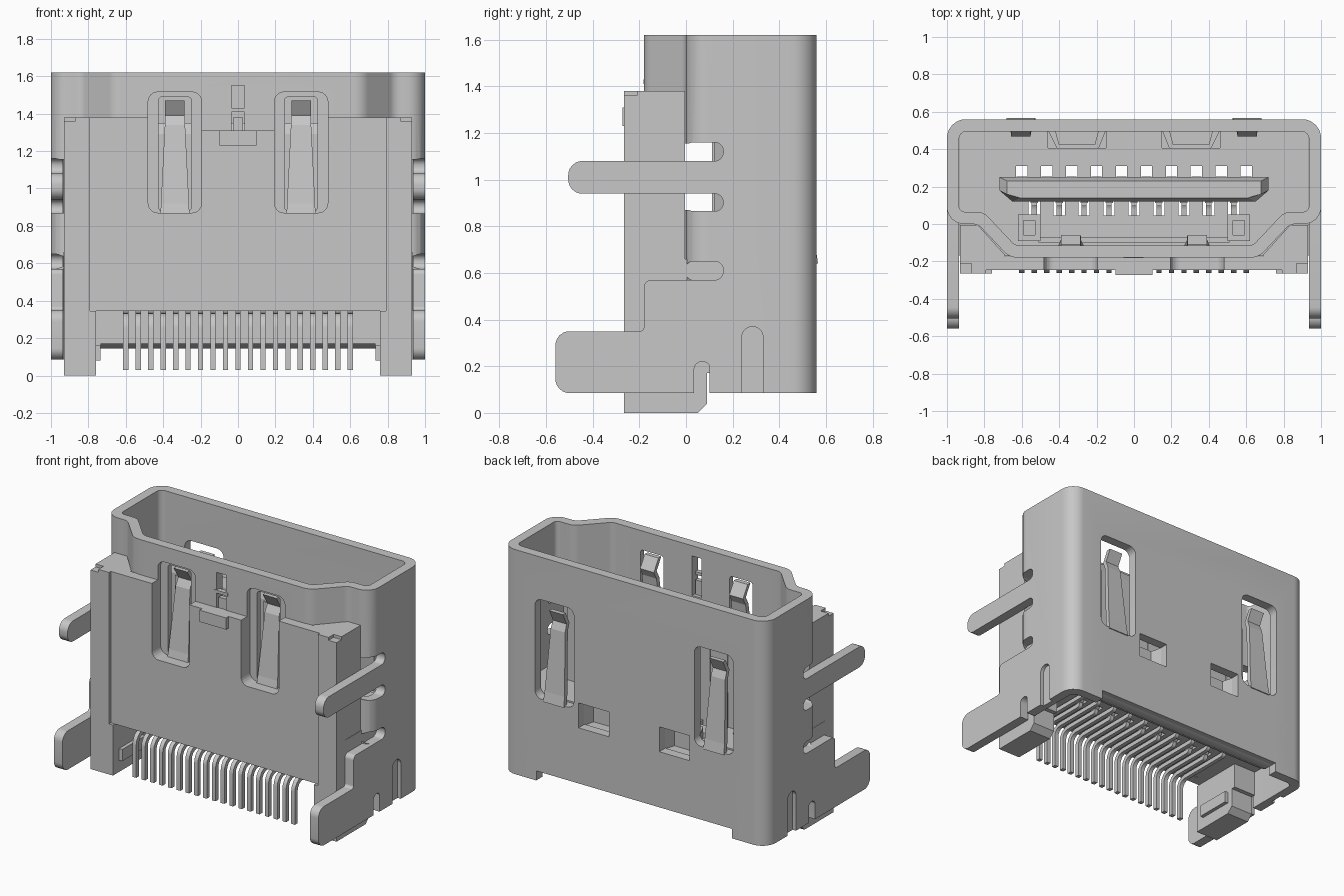
import bpy, bmesh, math
from mathutils import Vector

cube = bpy.data.objects.get("Cube")
if cube:
    bpy.data.objects.remove(cube)

grey = bpy.data.materials.new("plain grey")
grey.use_nodes = True
grey.diffuse_color = (0.57, 0.57, 0.57, 1)
grey.node_tree.nodes["Principled BSDF"].inputs["Base Color"].default_value = grey.diffuse_color


def rounded(points, steps=6):
    """Round the corners of a polygon; each point is (a, b) or (a, b, radius)."""
    out = []
    for i, p in enumerate(points):
        c = Vector(p[:2])
        if len(p) < 3:
            out.append(c)
            continue
        u = (Vector(points[i - 1][:2]) - c).normalized()
        v = (Vector(points[(i + 1) % len(points)][:2]) - c).normalized()
        half = u.angle(v) / 2
        mid = c + (u + v).normalized() * p[2] / math.sin(half)
        a = c + u * p[2] / math.tan(half) - mid
        b = c + v * p[2] / math.tan(half) - mid
        for k in range(steps + 1):
            t = k / steps
            out.append(mid + (a * (1 - t) + b * t).normalized() * p[2])
    return out


def finish(name, bm):
    bmesh.ops.recalc_face_normals(bm, faces=bm.faces)
    mesh = bpy.data.meshes.new(name)
    bm.to_mesh(mesh)
    bm.free()
    mesh.materials.append(grey)
    ob = bpy.data.objects.new(name, mesh)
    bpy.context.collection.objects.link(ob)
    return ob


def loft(bm, rings, mirror=False):
    """Skin a closed solid through rings of points, optionally with an x mirror."""
    for s in (1, -1) if mirror else (1,):
        vs = [[bm.verts.new((s * p[0], p[1], p[2])) for p in r] for r in rings]
        n = len(vs[0])
        for r, q in zip(vs, vs[1:]):
            for i in range(n):
                bm.faces.new((r[i], r[(i + 1) % n], q[(i + 1) % n], q[i]))
        bm.faces.new(vs[0])
        bm.faces.new(vs[-1][::-1])


def prism(name, points, lo, hi, axis="z", mirror=False):
    place = {"z": lambda p, h: (p[0], p[1], h),
             "y": lambda p, h: (p[0], h, p[1]),
             "x": lambda p, h: (h, p[0], p[1])}[axis]
    pts = rounded(points)
    bm = bmesh.new()
    loft(bm, [[place(p, h) for p in pts] for h in (lo, hi)], mirror)
    return finish(name, bm)


def rect(a0, a1, b0, b1, r=0):
    pts = [(a0, b0), (a1, b0), (a1, b1), (a0, b1)]
    return [p + (r,) for p in pts] if r else pts


def boxes(name, items, mirror=False):
    bm = bmesh.new()
    for x0, x1, y0, y1, z0, z1 in items:
        loft(bm, [[(x, y, z) for x, y in rect(x0, x1, y0, y1)] for z in (z0, z1)], mirror)
    return finish(name, bm)


def cut(ob, *cutters):
    for c in cutters:
        c.hide_render = True
        m = ob.modifiers.new("cut", "BOOLEAN")
        m.operation, m.solver, m.object = "DIFFERENCE", "EXACT", c
    bpy.context.view_layer.update()
    done = bpy.data.meshes.new_from_object(ob.evaluated_get(bpy.context.evaluated_depsgraph_get()))
    ob.modifiers.clear()
    ob.data = done
    for c in cutters:
        bpy.data.objects.remove(c)


def smooth(ob):
    bpy.ops.object.select_all(action="DESELECT")
    ob.select_set(True)
    bpy.context.view_layer.objects.active = ob
    bpy.ops.object.shade_smooth_by_angle(angle=math.radians(30))


def both(half):
    return half + [(-p[0],) + tuple(p[1:]) for p in reversed(half)]


# Metal shell: D-shaped tube with an open lower front
outer = both([(1, .56, .1), (1, 0, .09), (.835, 0, .07), (.665, -.18, .1)])
inner = both([(.935, .495, .04), (.935, .065, .03), (.805, .065, .08), (.635, -.115, .06)])
shell = prism("shell", outer, .085, 1.62)
cut(shell,
    prism("bore", inner, 0, 1.7),
    boxes("lower_front", [(-1.1, 1.1, -.3, .1, 0, .57)]),
    prism("upper_side_slit", rect(-.005, .16, 1.08, 1.16, .037), .7, 1.1, "x", True),
    prism("middle_side_slit", rect(-.005, .16, .865, .94, .036), .7, 1.1, "x", True),
    prism("lower_side_slit", rect(-.005, .16, .57, .65, .037), .7, 1.1, "x", True),
    boxes("arm_gap", [(.7, 1.1, -.006, .1, .87, 1.155)], True),
    prism("foot_slit", [(.24, 0), (.33, 0), (.33, .37, .044), (.24, .37, .044)], .975, 1.1, "x", True),
    prism("front_recess", rect(.195, .48, .87, 1.515, .05), -.3, -.15, "y", True),
    prism("front_slot", rect(.25, .424, .88, 1.49, .02), -.3, -.05, "y", True),
    prism("back_slot", rect(.455, .75, .65, 1.33, .05), .4, .7, "y", True),
    boxes("back_window", [(.19, .42, .4, .7, .53, .70)], True),
    boxes("latch_hole", [(-.035, .035, -.3, 0, 1.28, 1.55)]),
    boxes("back_notch", [(-.74, .74, .4, .7, 0, .15)]))
smooth(shell)

# Bent lip under the back of the shell
smooth(prism("bottom_lip", [(.56, .25), (.56, .145, .06), (.46, .145), (.41, .172), (.5, .172), (.5, .25)],
             -.735, .735, "x"))

# Side arms that go into the board
smooth(prism("upper_arm", [(.1, .94), (.1, 1.08), (-.505, 1.08, .06), (-.505, .94, .06)],
             .935, 1, "x", True))
lower_arm = prism("lower_arm", [(.1, .085), (.1, .57), (-.18, .57, .03), (-.18, .35, .02),
                                (-.56, .35, .06), (-.56, .085, .06)], .935, 1, "x", True)
cut(lower_arm, prism("arm_notch", [(.035, 0), (.105, 0), (.105, .22, .034), (.035, .22, .034)],
                     .9, 1.1, "x", True))
smooth(lower_arm)

# Front cover with openings for the springs
cover = boxes("front_cover", [(-.8, .8, -.245, -.175, .345, 1.38)])
cut(cover,
    prism("cover_slot", [(.195, .87, .05), (.48, .87, .05), (.48, 1.5), (.195, 1.5)], -.4, 0, "y", True),
    boxes("cover_gap", [(-.25, .25, -.4, 0, 1.31, 1.5)]))
boxes("cover_tab", [(-.1, .1, -.272, -.24, 1.23, 1.31)])
column = prism("cover_column", [(.93, -.005), (.93, -.265), (.79, -.265), (.79, -.245), (.7, -.245),
                                (.69, -.165), (.835, -.005)], .345, 1.38, "z", True)
cut(column, boxes("corner_step", [(.87, 1, -.3, -.21, 1.36, 1.5)], True))
prism("cover_foot", [(-.265, 0), (.05, 0), (.09, .04), (.09, .17), (.12, .17), (.12, .345), (-.265, .345)],
      .76, .93, "x", True)
boxes("foot_step", [(.735, .77, -.2, .05, .08, .16)], True)

# Insulator floor with contact openings and pockets behind the back windows
rear_x = [-.6 + i * 1.2 / 9 for i in range(10)]
front_x = [(a + b) / 2 for a, b in zip(rear_x, rear_x[1:])]
floor = boxes("insulator_floor", [(-.932, .932, -.17, .497, .345, .66)])
cut(floor,
    boxes("rear_openings", [(x - .03, x + .03, .25, .31, .2, .8) for x in rear_x]),
    boxes("front_openings", [(x - .03, x + .03, .045, .125, .2, .8) for x in front_x]),
    boxes("window_pocket", [(.15, .46, .405, .6, .525, .8)], True))
boxes("inner_post", [(.5, .62, -.09, -.06, .6, .85), (.5, .53, -.06, .05, .6, .85),
                     (.59, .62, -.06, .05, .6, .85), (.5, .62, .02, .05, .6, .85)], True)
boxes("inner_rail", [(-.51, .51, -.1, -.07, .6, .8)])

# Contact tongue with a narrowed tip
bm = bmesh.new()
loft(bm, [[(x, y, z) for x, y in both([(w, y1), (w, y1 - .07), (w - .07, y0)])]
          for z, w, y0, y1 in ((.6, .72, .12, .25), (1.29, .72, .12, .25), (1.35, .68, .14, .23))])
finish("tongue", bm)
boxes("rear_contacts", [(x - .027, x + .027, .235, .255, .6, 1.28) for x in rear_x])
boxes("front_contacts", [(x - .02, x + .02, .112, .125, .6, 1.28) for x in front_x])


# Solder pins bent forward and down
def pins(name, xs, y):
    path = [(y, .7), (y, .335, .05), (-.262, .335, .08), (-.262, .03),
            (-.232, .03), (-.232, .305, .05), (y - .03, .305, .02), (y - .03, .7)]
    pts = rounded(path, 4)
    bm = bmesh.new()
    for x in xs:
        loft(bm, [[(x + d, p[0], p[1]) for p in pts] for d in (-.014, .014)])
    smooth(finish(name, bm))


pins("rear_pins", rear_x, .235)
pins("front_pins", front_x, .125)


# Spring fingers in the front and back slots
def springs(name, x, stations):
    bm = bmesh.new()
    loft(bm, [[(x - w, y, z), (x + w, y, z), (x + w, y + .03, z), (x - w, y + .03, z)]
              for y, z, w in stations], True)
    finish(name, bm)


front = [(-.175, .85, .078), (-.16, .92, .075), (-.115, 1.34, .054), (-.09, 1.39, .052), (-.14, 1.47, .052)]
springs("front_spring", .337, front)
springs("back_spring", .605, [(.525 - (y + .16) * .8, z - .21, w) for y, z, w in front])

# Dimple bridges behind the back windows
prism("window_bridge", [(.15, .5), (.19, .40), (.41, .40), (.46, .5), (.42, .5), (.4, .425), (.21, .425), (.19, .5)],
      .525, .70, "z", True)

# Small latch in the centre of the front
boxes("latch_tab", [(-.028, .028, -.17, -.14, 1.26, 1.38), (-.055, .05, -.183, -.15, 1.41, 1.43)])
